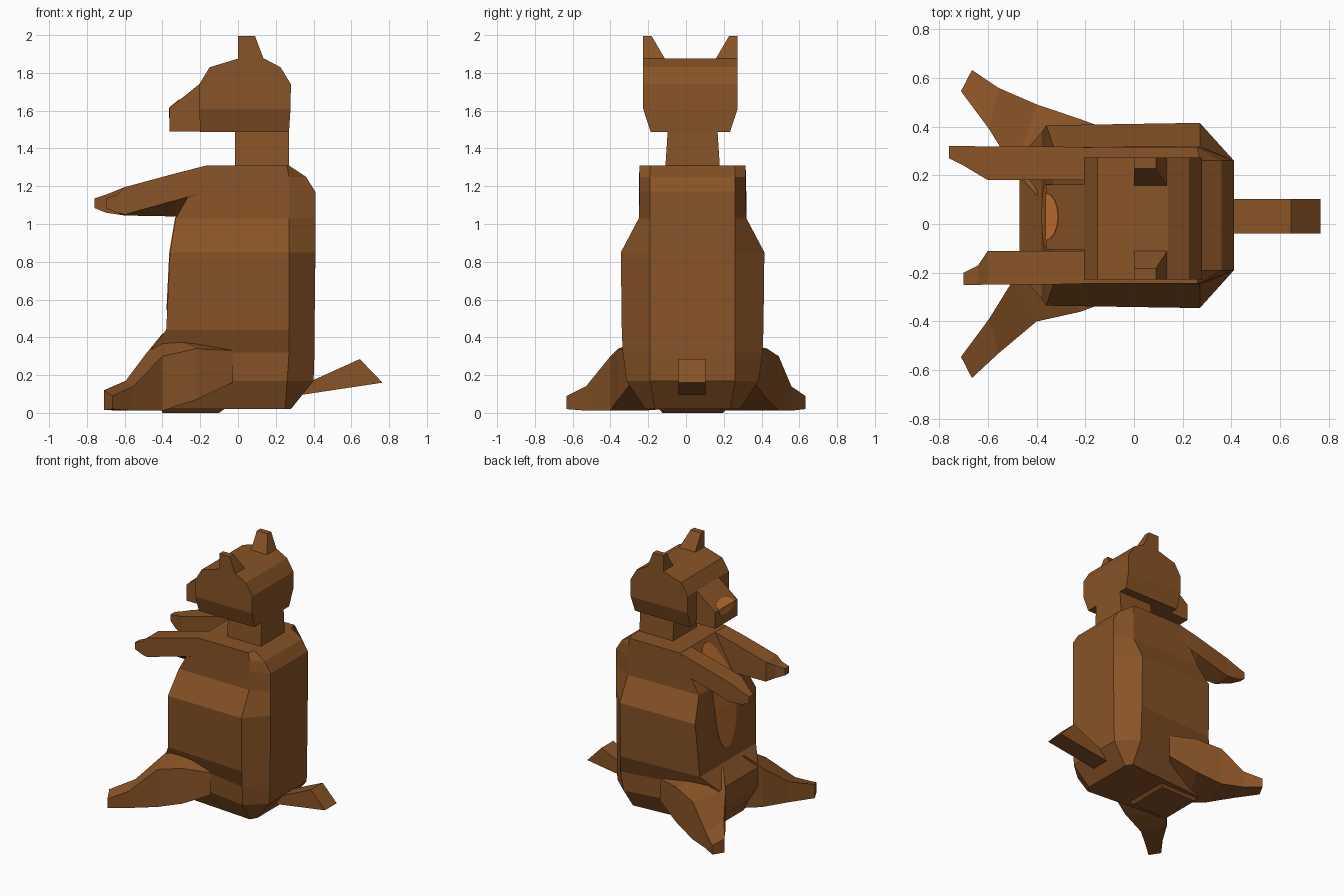
import bpy, bmesh, math

CY = 0.035  # centre line of the torso, head and tail


def material(name, rgb):
    m = bpy.data.materials.new(name)
    m.diffuse_color = (*rgb, 1)
    return m


brown = material("brown fur", (0.25, 0.088, 0.02))
orange = material("orange patch", (0.53, 0.165, 0.028))


def loft(name, rings, mat):
    """Skin a list of closed rings with flat faces and cap both ends."""
    bm = bmesh.new()
    vs = [[bm.verts.new(p) for p in r] for r in rings]
    n = len(rings[0])
    for a, b in zip(vs, vs[1:]):
        for i in range(n):
            j = (i + 1) % n
            bm.faces.new((a[i], a[j], b[j], b[i]))
    bm.faces.new(vs[0])
    bm.faces.new(vs[-1])
    bmesh.ops.recalc_face_normals(bm, faces=bm.faces)
    me = bpy.data.meshes.new(name)
    bm.to_mesh(me)
    bm.free()
    me.materials.append(mat)
    ob = bpy.data.objects.new(name, me)
    bpy.context.collection.objects.link(ob)
    return ob


def rect(z, x0, x1, hw, cy=CY):
    return [(x0, cy - hw, z), (x1, cy - hw, z), (x1, cy + hw, z), (x0, cy + hw, z)]


def prism(name, profile, y0, y1, mat):
    return loft(name, [[(x, y, z) for x, z in profile] for y in (y0, y1)], mat)


# Torso: z, front x, front half width, rear corner x, half width, back x, back half width
torso = [
    (0.02, -0.40, 0.20, 0.25, 0.25, 0.28, 0.20),
    (0.17, -0.47, 0.24, 0.26, 0.35, 0.40, 0.225),
    (0.32, -0.47, 0.24, 0.27, 0.37, 0.405, 0.225),
    (0.44, -0.38, 0.34, 0.27, 0.375, 0.405, 0.225),
    (0.85, -0.36, 0.37, 0.27, 0.38, 0.41, 0.225),
    (1.03, -0.33, 0.28, 0.27, 0.285, 0.41, 0.225),
    (1.17, -0.25, 0.28, 0.27, 0.28, 0.41, 0.225),
    (1.25, -0.205, 0.28, 0.27, 0.28, 0.36, 0.225),
    (1.31, -0.17, 0.28, 0.26, 0.28, 0.27, 0.225),
]
loft("torso", [[(xf, CY - wf, z), (xm, CY - w, z), (xb, CY - wb, z),
                (xb, CY + wb, z), (xm, CY + w, z), (xf, CY + wf, z)]
               for z, xf, wf, xm, w, xb, wb in torso], brown)


def front_x(z):
    for a, b in zip(torso, torso[1:]):
        if a[0] <= z <= b[0]:
            return a[1] + (b[1] - a[1]) * (z - a[0]) / (b[0] - a[0])


# Oval belly patch, a thin plate following the chest
levels = [0.545, 0.57, 0.62, 0.7, 0.78, 0.85, 0.94, 1.03, 1.1, 1.17, 1.22, 1.25, 1.285]
loft("belly_patch", [rect(z, front_x(z) - 0.004, front_x(z) + 0.002,
                          0.13 * max(0.01, 1 - abs((z - 0.915) / 0.378) ** 2.4) ** 0.5)
                     for z in levels], orange)

# Neck and head
loft("neck", [rect(1.29, -0.015, 0.27, 0.145), rect(1.52, -0.015, 0.27, 0.13)], brown)
HY = 0.023
loft("head", [rect(1.487, -0.20, 0.27, 0.21, HY), rect(1.61, -0.205, 0.278, 0.25, HY),
              rect(1.74, -0.205, 0.28, 0.25, HY), rect(1.83, -0.15, 0.225, 0.25, HY),
              rect(1.875, 0.0, 0.14, 0.25, HY)], brown)
prism("snout", [(-0.18, 1.49), (-0.362, 1.49), (-0.362, 1.615), (-0.205, 1.74), (-0.18, 1.74)],
      -0.105, 0.163, brown)

# Nose: half ovals on the top and front of the snout
arc = [(math.cos(t * math.pi / 8), math.sin(t * math.pi / 8)) for t in range(9)]


def nose_plate(name, dx, dz, nx, nz):
    base = [(-0.362 + dx * s, 0.03 + 0.097 * c, 1.615 + dz * s) for c, s in arc]
    loft(name, [base, [(x + nx, y, z + nz) for x, y, z in base]], orange)


nose_plate("nose_top", 0.052, 0.0414, -0.002, 0.003)
nose_plate("nose_front", 0.0, -0.055, -0.004, 0.0)

# Tail wedge
prism("tail", [(0.30, 0.09), (0.765, 0.16), (0.645, 0.285), (0.38, 0.165), (0.30, 0.15)],
      -0.04, 0.103, brown)

for s, side in ((-1, "right"), (1, "left")):
    # Ear
    loft(side + "_ear", [
        [(x, HY + s * y, z) for x, y in ((x0, y0), (x1, y0), (x1, y1), (x0, y1))]
        for z, x0, x1, y0, y1 in ((1.85, 0.0, 0.145, 0.12, 0.25), (1.995, 0.0, 0.09, 0.205, 0.25))],
         brown)

    # Arm: x, outer y, inner y, then outer-bottom, inner-bottom and top heights
    tip = -0.73 + s * -0.03
    arm = [(-0.10, 0.27, 0.145, 1.18, 1.06, 1.30), (-0.17, 0.279, 0.145, 1.17, 1.04, 1.309),
           (-0.33, 0.283, 0.145, 1.125, 1.04, 1.268), (-0.60, 0.283, 0.145, 1.05, 1.045, 1.195),
           (tip + 0.06, 0.285, 0.205, 1.06, 1.06, 1.155), (tip, 0.285, 0.235, 1.085, 1.085, 1.135)]
    loft(side + "_arm", [[(x, CY + s * yo, zo), (x, CY + s * yi, zi), (x, CY + s * yi, zt),
                          (x, CY + s * yo, zt)] for x, yo, yi, zo, zi, zt in arm], brown)

    # Leg: outer x, y, inner x, y, outer bottom, inner bottom, outer top, inner top;
    # the hip end is sunk into the torso
    off = 0.07 if s > 0 else 0.0
    leg = [(-0.03, 0.29 + off, -0.30, 0.06, 0.16, 0.03, 0.33, 0.42),
           (-0.22, 0.36 + off, -0.40, 0.12, 0.07, 0.02, 0.34, 0.42),
           (-0.40, 0.40 + 1.3 * off, -0.49, 0.22, 0.012, 0.012, 0.30, 0.31),
           (-0.555, 0.53 + 0.4 * off, -0.595, 0.39, 0.012, 0.012, 0.14, 0.17),
           (-0.665, 0.632, -0.71, 0.545, 0.02, 0.015, 0.09, 0.12)]
    loft(side + "_leg", [[(xo, s * yo, bo), (xi, s * yi, bi), (xi, s * yi, ti), (xo, s * yo, to)]
                         for xo, yo, xi, yi, bo, bi, to, ti in leg], brown)

# Underside pad resting on the ground
loft("seat_pad", [rect(0.0, -0.40, -0.10, 0.16), rect(0.06, -0.42, -0.02, 0.22)], brown)
